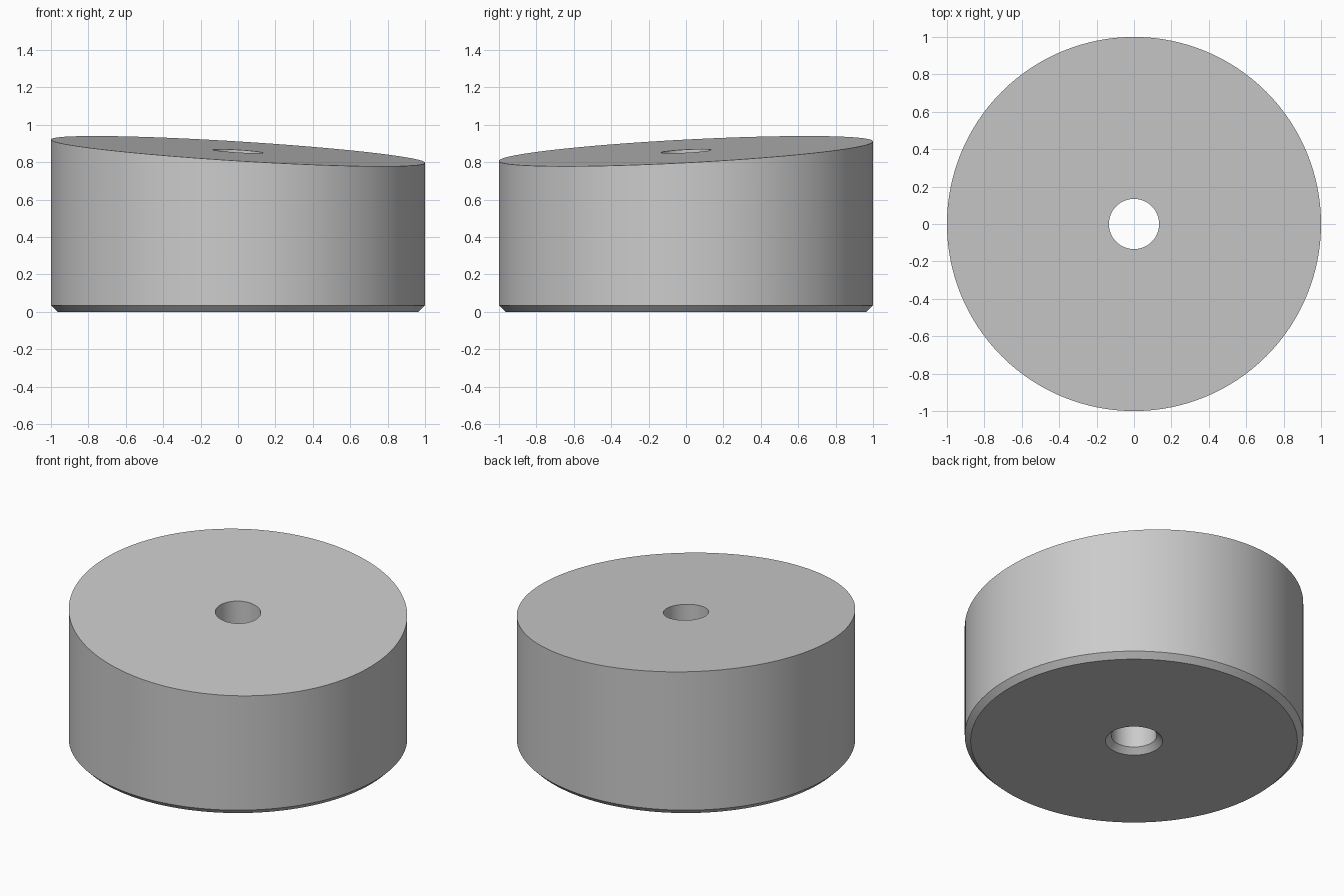
import bpy, bmesh, math

cube = bpy.data.objects.get("Cube")
if cube:
    bpy.data.objects.remove(cube)

SEGMENTS = 128
RADIUS, BORE, CHAMFER = 1.0, 0.134, 0.035
MID_HEIGHT, SLOPE_X, SLOPE_Y = 0.859, -0.062, 0.052

# One grey material
grey = bpy.data.materials.new("grey")
grey.use_nodes = True
colour = (0.6, 0.6, 0.6, 1)
grey.diffuse_color = colour
grey.node_tree.nodes["Principled BSDF"].inputs["Base Color"].default_value = colour


def ring(bm, radius, height=None):
    """Circle of vertices; without a height it lies on the slanted top plane."""
    verts = []
    for i in range(SEGMENTS):
        a = 2 * math.pi * i / SEGMENTS
        x, y = radius * math.cos(a), radius * math.sin(a)
        z = MID_HEIGHT + SLOPE_X * x + SLOPE_Y * y if height is None else height
        verts.append(bm.verts.new((x, y, z)))
    return verts


# Closed cross-section: chamfered outside, slanted top, bore, chamfered bore mouth
bm = bmesh.new()
rings = [
    ring(bm, RADIUS - CHAMFER, 0),
    ring(bm, RADIUS, CHAMFER),
    ring(bm, RADIUS),
    ring(bm, BORE),
    ring(bm, BORE, CHAMFER),
    ring(bm, BORE + CHAMFER, 0),
]
for low, high in zip(rings, rings[1:] + rings[:1]):
    for i in range(SEGMENTS):
        j = (i + 1) % SEGMENTS
        bm.faces.new((low[i], low[j], high[j], high[i]))
bmesh.ops.recalc_face_normals(bm, faces=bm.faces)

mesh = bpy.data.meshes.new("slanted_disc")
bm.to_mesh(mesh)
bm.free()
mesh.materials.append(grey)
disc = bpy.data.objects.new("slanted_disc", mesh)
bpy.context.collection.objects.link(disc)

# Smooth round walls, crisp rims
bpy.ops.object.select_all(action="DESELECT")
disc.select_set(True)
bpy.context.view_layer.objects.active = disc
bpy.ops.object.shade_smooth_by_angle(angle=math.radians(30))
